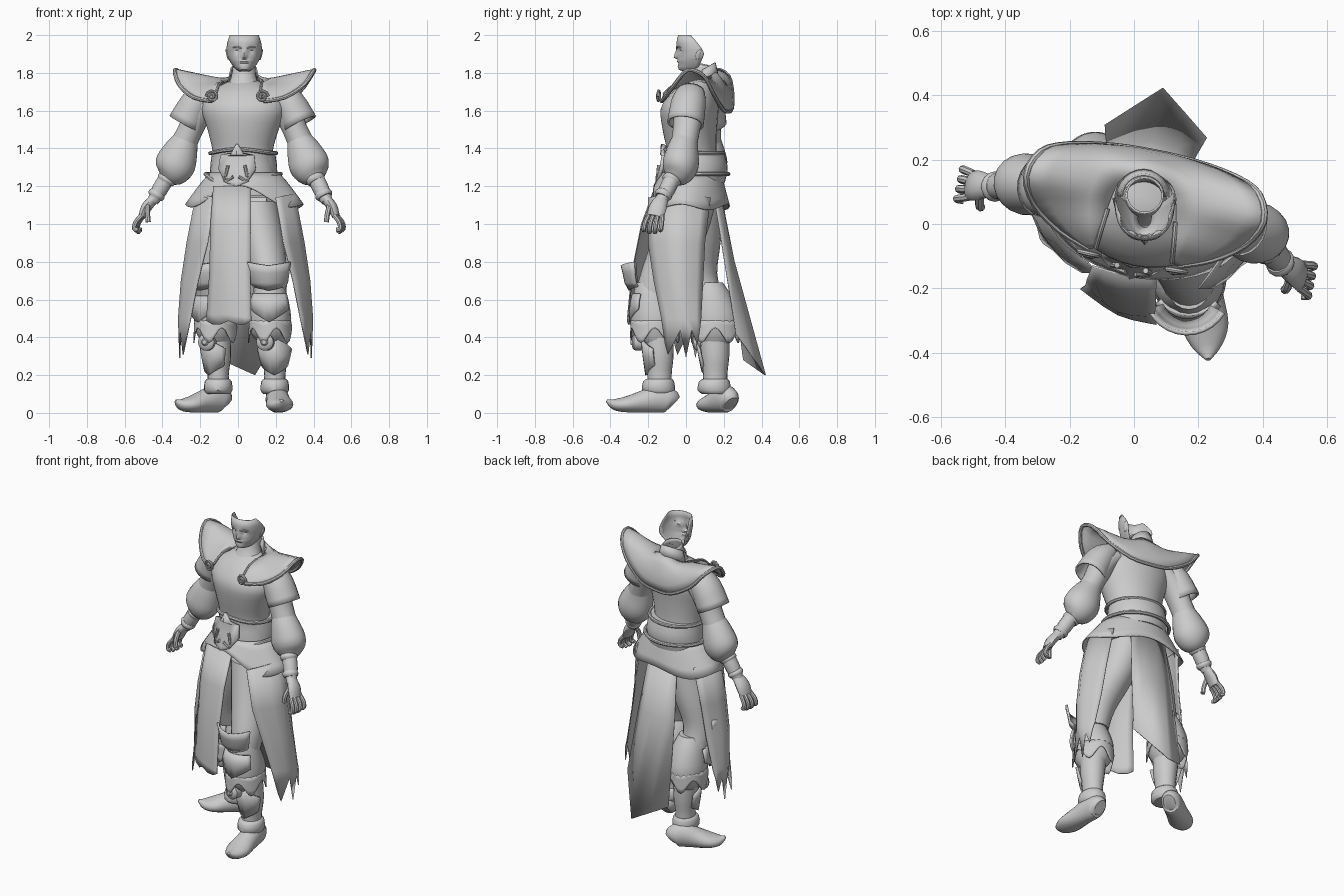
import bpy, bmesh, math
from mathutils import Vector, Matrix

if "Cube" in bpy.data.objects:
    bpy.data.objects.remove(bpy.data.objects["Cube"])

grey = bpy.data.materials.new("pale_grey")
grey.diffuse_color = (0.6, 0.6, 0.6, 1)
grey.use_nodes = True
grey.node_tree.nodes["Principled BSDF"].inputs["Base Color"].default_value = grey.diffuse_color
# upper body is twisted about the spine
TWIST = Matrix.Translation((0.03, 0.06, 0)) @ Matrix.Rotation(math.radians(-11), 4, 'Z')

def resample(pts, k):
    """Catmull-Rom through tuples, k steps per span"""
    if k < 2: return [tuple(p) for p in pts]
    out, n = [], len(pts)
    for i in range(n - 1):
        a, b, c, d = pts[max(i-1, 0)], pts[i], pts[i+1], pts[min(i+2, n-1)]
        for j in range(k):
            t = j / k
            out.append(tuple(0.5*(2*q + (r-p)*t + (2*p-5*q+4*r-s)*t*t + (3*q-p-3*r+s)*t**3)
                             for p, q, r, s in zip(a, b, c, d)))
    return out + [tuple(pts[-1])]

def grid(name, rows, twist=False, closed=False, caps=False, thick=0):
    bm = bmesh.new()
    vs = [[bm.verts.new(p) for p in r] for r in rows]
    n = len(rows[0])
    for a, b in zip(vs, vs[1:]):
        for i in range(n if closed else n - 1):
            j = (i + 1) % n
            bm.faces.new((a[i], a[j], b[j], b[i]))
    if caps:
        bm.faces.new(vs[0]); bm.faces.new(vs[-1])
    bmesh.ops.recalc_face_normals(bm, faces=bm.faces)
    if twist: bm.transform(TWIST)
    me = bpy.data.meshes.new(name); bm.to_mesh(me); bm.free()
    ob = bpy.data.objects.new(name, me)
    bpy.context.collection.objects.link(ob)
    me.materials.append(grey)
    if thick:
        m = ob.modifiers.new("thickness", 'SOLIDIFY'); m.thickness = thick; m.offset = 0
    return ob

def loft(name, secs, n=20, k=3, ref=(1, 0, 0), level=False, twist=False, caps=True, thick=0):
    """sections (x, y, z, r_side, r_other) along a path; level keeps rings horizontal"""
    secs = resample(secs, k)
    P = [Vector(s[:3]) for s in secs]
    rows = []
    for i, s in enumerate(secs):
        t = Vector((0, 0, 1)) if level else (P[min(i+1, len(P)-1)] - P[max(i-1, 0)]).normalized()
        a = Vector(ref); a = (a - t * a.dot(t)).normalized(); b = t.cross(a)
        rows.append([P[i] + a*s[3]*math.cos(2*math.pi*j/n) + b*s[4]*math.sin(2*math.pi*j/n) for j in range(n)])
    return grid(name, rows, twist, True, caps, thick)

def tube(name, pts, r, k=4, twist=False, ref=(0.1, 0.2, 1), n=8):
    return loft(name, [(*p, r, r) for p in pts], n, k, ref, twist=twist)

def hem_ring(name, c, top, bot, zt, hem, n=32, twist=False):
    """flared skirt; top/bot = (rx, ry), hem(angle) = lower edge height, 0 at +x, -90 at front"""
    rows = []
    for i in range(5):
        f = i / 4
        rows.append([(c[0] + (top[0]+(bot[0]-top[0])*f**0.9)*math.cos(2*math.pi*j/n),
                      c[1] + (top[1]+(bot[1]-top[1])*f**0.9)*math.sin(2*math.pi*j/n),
                      zt + (hem(2*math.pi*j/n) - zt)*f) for j in range(n)])
    return grid(name, rows, twist, True, thick=0.006)

def guard(name, c, d, rows, half=70, n=10):
    """curved plate facing angle d; rows (z at middle, z at edge, radius)"""
    out = []
    for zm, ze, r in rows:
        row = []
        for j in range(n + 1):
            u = 2*j/n - 1
            a = math.radians(d + u*half)
            row.append((c[0]+r*math.cos(a), c[1]+r*math.sin(a), zm + (ze-zm)*abs(u)))
        out.append(row)
    return grid(name, out, thick=0.012)

# ---- torso, sash, belts
loft("torso", [(0, -.03, 1.15, .19, .15), (0, -.03, 1.28, .172, .14), (0, -.03, 1.38, .16, .13), (.005, -.04, 1.5, .19, .142),
               (.008, -.04, 1.61, .225, .15), (0, -.02, 1.69, .19, .12), (0, 0, 1.735, .12, .085), (0, .02, 1.76, .07, .06)],
     32, level=True, twist=True)
loft("sash", [(0, -.01, 1.22, .18, .155), (0, 0, 1.3, .178, .16), (0, -.005, 1.38, .168, .145)], 32, level=True, twist=True)
for nm, z, dip, rx, ry in (("upper_belt", 1.375, -.02, .175, .152), ("lower_belt", 1.265, .09, .2, .178)):
    ring = [(rx*math.cos(a), ry*math.sin(a)-.015, z - dip*max(0, -math.sin(a))**3)
            for a in [2*math.pi*i/32 for i in range(33)]]
    tube(nm, ring, .011, 1, True)

# belly plate with raised emblem pieces
half = [(0, 1.20, -.215), (.06, 1.22, -.205), (.1, 1.29, -.175), (.09, 1.365, -.165), (.035, 1.37, -.18), (0, 1.42, -.175)]
grid("belly_plate", [[(s*x*w, y - (1-w)*.012, z) for x, z, y in half] for s, w in
     ((-1, 1), (-1, .5), (1, 0), (1, .5), (1, 1))], True, thick=0.02)
for s in (-1, 1):
    tube("plate_ornament", [(s*.015, -.215, 1.25), (s*.06, -.205, 1.23), (s*.045, -.2, 1.31)], .009, 3, True)

# ---- hip skirt and long cloth panels
hem_ring("hip_skirt", (0.01, -.03), (.182, .15), (.315, .195), 1.27,
         lambda a: 1.09 + .1*max(0, -math.sin(a))**4 + .015*math.cos(4*a), 48, True)
front_rows = [[(-.13, -.13, 1.2), (-.02, -.16, 1.2), (.07, -.16, 1.2)],
     [(-.145, -.17, 1), (-.04, -.225, 1), (.068, -.235, 1)], [(-.15, -.19, .75), (-.05, -.27, .75), (.065, -.285, .75)],
     [(-.165, -.2, .52), (-.05, -.28, .52), (.07, -.31, .5)]]
front_rows = [resample(r, 3) for r in front_rows]
front_rows.append([(x, y, .475 + .012*math.cos(2.1*i)) for i, (x, y, z) in enumerate(front_rows[-1])])
grid("front_panel", front_rows, thick=0.006)
back_rows = [[(-.07, .19, 1.14), (.05, .18, 1.14), (.15, .15, 1.14)],
     [(-.085, .235, .8), (.06, .255, .8), (.19, .205, .8)], [(-.09, .305, .28), (.09, .42, .2), (.225, .265, .42)]]
grid("back_panel", [resample(r, 2) for r in back_rows[:2]] +
     [[tuple((Vector(a) + Vector(b))/2) for a, b in ((p, p), (p, q), (q, q), (q, r), (r, r))] for p, q, r in back_rows[2:]], thick=0.006)
side_rows = [[(.2, -.2, 1.14), (.3, -.04, 1.16), (.26, .13, 1.14)], [(.24, -.2, .9), (.35, -.05, .9), (.29, .1, .9)],
             [(.29, -.17, .7), (.38, -.04, .7), (.32, .09, .7)], [(.33, -.13, .5), (.395, -.02, .5), (.36, .08, .5)]]
jag = [(.36, -.11, .36), (.37, -.095, .31), (.385, -.03, .44), (.388, 0, .29), (.39, .03, .44), (.385, .06, .36), (.375, .075, .45)]
for s in (1, -1):
    rows = [resample(r, 3) for r in side_rows] + [jag]
    grid("side_panel", [[(x if s > 0 else .08 - x, y if s > 0 else y + .05, z) for x, y, z in r] for r in rows], thick=0.006)

# ---- shoulder mantle with rolled rim and spiral clasps
outer = [(.14, -.165, 1.65), (.245, -.125, 1.67), (.335, -.06, 1.735), (.375, .02, 1.815), (.345, .1, 1.785),
         (.265, .138, 1.69), (.13, .16, 1.61), (0, .165, 1.595)]
inner = [(.12, -.155, 1.685), (.115, -.1, 1.735), (.108, -.03, 1.75), (.1, .02, 1.756), (.09, .05, 1.765),
         (.068, .08, 1.78), (.035, .095, 1.795), (0, .1, 1.8)]
full = lambda h: resample(h + [(-x, y, z) for x, y, z in h[-2::-1]], 3)
o, i_ = full(outer), full(inner)
mantle = []
for f in (0, .25, .5, .75, 1):
    mantle.append([tuple(Vector(a).lerp(Vector(b), f) + Vector((0, .03*math.sin(math.pi*f)*max(0, b[1]*5), .0)))
                   for a, b in zip(i_, o)])
grid("mantle", mantle, True, thick=0.012)
tube("mantle_rim", o, .011, 1, True)
for s in (-1, 1):
    tube("mantle_front_trim", [(s*x, y - .004, z) for x, y, z in inner[:3]], .008, 3, True)
    tube("clasp_spiral", [(s*(.135 + (.034-.0018*k)*math.cos(k*.7)), -.18 - .0006*k, 1.675 + (.034-.0018*k)*math.sin(k*.7))
                          for k in range(17)], .008, 1, True, ref=(0, 1, 0))

# ---- neck, collar and face shell open at the back
loft("neck", [(.03, .06, 1.7, .1, .085), (.03, .075, 1.77, .066, .06), (.033, .09, 1.845, .056, .056)], 20, caps=False, thick=.006)
grid("back_collar", [[(.03 + r*math.cos(a), .085 + r*math.sin(a), z + .04*math.sin(a)) for a in
     [math.pi*(j/12) for j in range(13)]] for z, r in ((1.74, .085), (1.815, .068))], thick=.008)
# z, front y, back y, half width, nose, eye recess
face = [(1.808, -.012, .03, .022, 0, 0), (1.818, -.036, .05, .04, 0, 0), (1.835, -.042, .068, .056, 0, 0), (1.85, -.038, .075, .067, 0, 0),
        (1.86, -.045, .08, .073, 0, 0), (1.872, -.042, .085, .08, 0, 0), (1.882, -.042, .09, .085, .022, 0), (1.9, -.042, .095, .09, .016, 0),
        (1.918, -.044, .09, .092, .007, .012), (1.932, -.048, .082, .092, .002, .002), (1.96, -.049, .06, .088, 0, 0), (2.0, -.04, .025, .075, 0, 0)]
rows = []
for z, yf, yb, w, nose, eye in face:
    row = []
    for j in range(33):
        t = (j/16 - 1)*math.pi/2
        y = yb - (yb-yf)*math.cos(t)**.75 if abs(t) < 1.57 else yb
        y += -nose*math.exp(-(t/.13)**2) + eye*math.exp(-((abs(t)-.42)/.18)**2)
        row.append((.033 + w*math.sin(t), y, z))
    rows.append(row)
grid("face", rows, thick=.004)
for s in (-1, 1):
    loft("ear", [(.033+s*.083, .06, 1.87, .004, .006), (.033+s*.09, .065, 1.9, .006, .013), (.033+s*.098, .08, 1.925, .002, .003)], 8)
    tube("eyebrow", [(.033+s*.014, -.049, 1.93), (.033+s*.04, -.042, 1.938), (.033+s*.062, -.021, 1.933)], .003, 3)

# ---- arms: k bends the forearm forward
for s, k, nm in ((1, 1, "left"), (-1, .35, "right")):
    g = 1 if s > 0 else 1.03
    A = lambda *secs: [(s*g*q[0], q[1]*k, *q[2:]) for q in secs]
    loft(nm + "_upper_arm", A((.15, 0, 1.67, .055, .075), (.23, 0, 1.6, .072, .08), (.278, -.005, 1.5, .066, .072), (.315, -.01, 1.42, .07, .07)), twist=True)
    loft(nm + "_shoulder_sleeve", A((.185, 0, 1.7, .055, .07), (.245, 0, 1.64, .08, .088), (.305, -.005, 1.53, .09, .092)), 20, twist=True, caps=False, thick=.01)
    loft(nm + "_puffed_sleeve", A((.295, -.005, 1.46, .06, .065), (.322, -.015, 1.4, .088, .082), (.355, -.02, 1.32, .108, .096),
         (.38, -.035, 1.265, .088, .08), (.4, -.05, 1.235, .045, .045)), twist=True)
    loft(nm + "_forearm", A((.385, -.045, 1.27, .042, .042), (.435, -.08, 1.18, .043, .043), (.47, -.105, 1.12, .03, .03)), 14, twist=True)
    for j, (x, y, z, r) in enumerate(((.4, -.055, 1.235, .05), (.45, -.09, 1.155, .045))):
        loft(nm + "_bracelet", A((x-.008, y, z+.014, r*.9, r*.9), (x, y-.005, z, r*1.05, r*1.05), (x+.008, y-.01, z-.014, r*.9, r*.9)), 14, twist=True)
    loft(nm + "_palm", A((.462, -.1, 1.135, .026, .034), (.5, -.115, 1.09, .028, .047), (.522, -.125, 1.04, .02, .046)), 12, twist=True)
    for j in range(4):
        y = -.04 + .027*j
        Y = lambda base, spread: (base*k + y*spread)/k
        tube(nm + "_finger", [q[:3] for q in A((.52, Y(-.125, .9), 1.045), (.548, Y(-.13, 1.1), 1.01),
             (.555, Y(-.135, 1.15), .975), (.535, Y(-.14, 1.1), .95 + .012*abs(j-1.5)))], .0125, 3, True, ref=(0, 1, 0))
    Y = lambda d: (-.11*k - d)/k
    tube(nm + "_thumb", [q[:3] for q in A((.49, Y(.03), 1.1), (.485, Y(.06), 1.055), (.48, Y(.065), 1.01))], .014, 3, True, ref=(0, 1, 0))

# ---- legs: thigh, puffed calf, boot, shoe and guards
legs = {
 "left": dict(thigh=[(.09, .02, 1.12, .12, .14), (.13, -.04, .92, .115, .14), (.165, -.13, .74, .095, .11), (.17, -.17, .62, .085, .1)],
              calf=(.17, -.165), boot=(.195, -.14), knee=(.165, -.21), d=-92, disc=-100, toe=(.23, -.42), heel=(.2, -.065)),
 "right": dict(thigh=[(-.03, .05, 1.12, .12, .14), (-.09, .06, .92, .115, .125), (-.14, .07, .74, .092, .095), (-.14, .105, .62, .085, .09)],
               calf=(-.12, .155), boot=(-.105, .155), knee=(-.14, .07), d=-135, disc=-112, toe=(-.33, .075), heel=(-.065, .24))}
for nm, L in legs.items():
    (cx, cy), (bx, by), (kx, ky) = L["calf"], L["boot"], L["knee"]
    loft(nm + "_thigh", L["thigh"], level=True)
    loft(nm + "_puffed_trouser", [(cx, cy-.03, .69, .065, .07), (cx, cy-.015, .62, .092, .1), (cx, cy, .5, .112, .13), (cx, cy, .42, .1, .11),
         ((cx+bx)/2, (cy+by)/2, .37, .07, .075)], level=True)
    hem_ring(nm + "_trouser_hem", (cx, cy), (.108, .125), (.114, .128), .49, lambda a: .41 + .04*math.cos(5*a), 40)
    loft(nm + "_boot", [(bx-.01, by-.005, .42, .075, .078), (bx, by, .3, .068, .074), (bx, by, .2, .056, .064), (bx, by, .1, .06, .068)], level=True)
    loft(nm + "_ankle_cuff", [(bx, by, .18, .058, .066), (bx, by-.005, .165, .072, .082), (bx, by-.005, .12, .075, .088), (bx, by, .1, .062, .07)], k=2, level=True)
    guard(nm + "_shin_guard", (bx, by), L["d"], [(.4, .34, .094), (.3, .3, .084), (.2, .25, .07)])
    guard(nm + "_knee_guard", (kx, ky), L["d"], [(.78, .8, .13), (.74, .75, .12), (.69, .69, .11), (.65, .67, .088)], 62)
    guard(nm + "_knee_plate", (cx, cy), L["d"], [(.63, .63, .115), (.57, .59, .127), (.48, .55, .131)], 50)
    # round knee boss
    a = math.radians(L["disc"]); dv = Vector((math.cos(a), math.sin(a), 0)); c = Vector((cx-.01, cy, .375))
    loft(nm + "_round_boss", [(*(c + dv*r), q, q) for r, q in ((.06, .046), (.105, .046), (.118, .034), (.12, .02), (.13, .012))], 16, 1, ref=(0, 0, 1))
    # shoe with upturned toe
    h, t = Vector(L["heel"]), Vector(L["toe"])
    d = (t - h).normalized(); perp = (-d.y, d.x, 0)
    prof = [(0, .05, .035, .045), (.06, .065, .055, .065), (.22, .075, .06, .075), (.45, .06, .064, .06),
            (.7, .045, .072, .043), (.88, .045, .048, .03), (1, .065, .008, .008)]
    shoe = loft(nm + "_shoe", [(*h.lerp(t, f), z, w, r) for f, z, w, r in prof], 18, 3, ref=perp)
    for v in shoe.data.vertices: v.co.z = max(v.co.z, 0)

# ---- shading
for ob in bpy.context.scene.objects: ob.select_set(True)
bpy.context.view_layer.objects.active = bpy.context.scene.objects[0]
bpy.ops.object.shade_smooth_by_angle(angle=math.radians(40))
